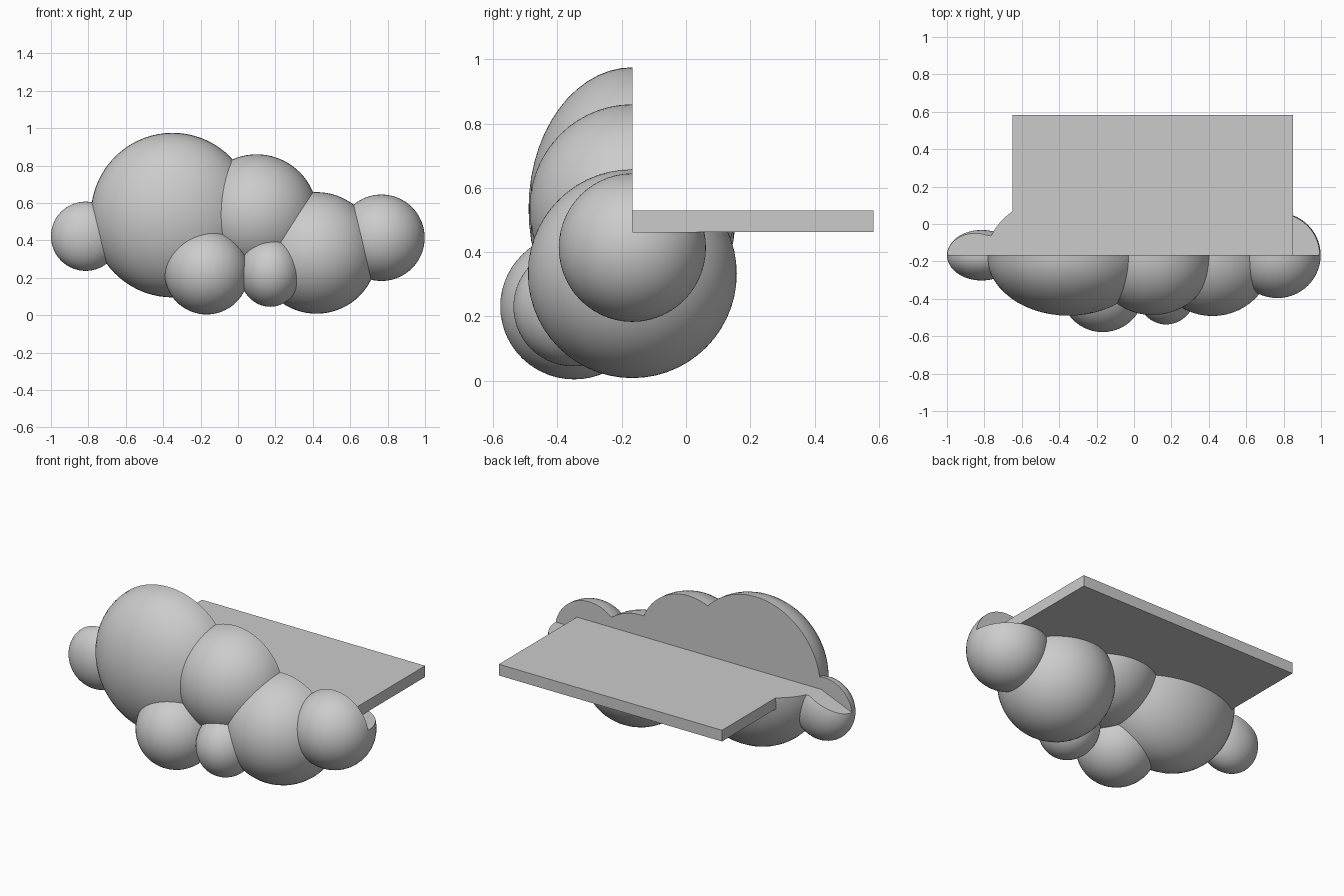
import bpy, math
from mathutils import Matrix

if "Cube" in bpy.data.objects:
    bpy.data.objects.remove(bpy.data.objects["Cube"])

BACK = -0.167          # plane of the flat back
TOP, UNDER = 0.53, 0.462   # shelf board heights


def ball(name, loc, radii):
    # pole points along y so the front outline is the finely divided equator
    bpy.ops.mesh.primitive_uv_sphere_add(segments=72, ring_count=28, radius=1)
    o = bpy.context.object
    o.name = name
    o.data.transform(Matrix.Rotation(math.pi / 2, 4, 'X'))
    o.data.transform(Matrix.Diagonal((*radii, 1)))
    o.location = loc
    return o


def box(name, lo, hi):
    bpy.ops.mesh.primitive_cube_add(size=1)
    o = bpy.context.object
    o.name = name
    o.data.transform(Matrix.Diagonal((*[b - a for a, b in zip(lo, hi)], 1)))
    o.data.transform(Matrix.Translation([(a + b) / 2 for a, b in zip(lo, hi)]))
    return o


def boolean(target, other, op):
    m = target.modifiers.new(op, 'BOOLEAN')
    m.operation, m.object, m.solver = op, other, 'EXACT'
    bpy.context.view_layer.objects.active = target
    bpy.ops.object.modifier_apply(modifier=m.name)
    bpy.data.objects.remove(other, do_unlink=True)


# cloud puffs
cloud = ball("cloud", (-0.35, BACK, 0.535), (0.437, 0.323, 0.44))
puffs = [
    ((0.10, BACK, 0.535), (0.325, 0.32, 0.325)),
    ((0.42, BACK, 0.333), (0.325, 0.325, 0.325)),
    ((0.767, BACK, 0.414), (0.231, 0.229, 0.231)),
    ((-0.168, -0.348, 0.231), (0.226, 0.230, 0.227)),
    ((0.172, -0.352, 0.23), (0.165, 0.185, 0.185)),
]

# left puff with its sloping cut behind
left = ball("left_puff", (-0.815, BACK, 0.422), (0.185, 0.135, 0.185))
wedge = box("slope_cutter", (-0.6, 0, 0), (0.6, 1, 1))
wedge.location = (-0.78, BACK, 0.535)
wedge.rotation_euler = (0, -math.atan(0.41), 0)
bpy.context.view_layer.update()
boolean(left, wedge, 'DIFFERENCE')

for loc, radii in puffs:
    boolean(cloud, ball("puff", loc, radii), 'UNION')
boolean(cloud, left, 'UNION')

# flat back above the board, and the notch the board sits in
boolean(cloud, box("back_cutter", (-2, BACK, TOP), (2, 2, 2)), 'DIFFERENCE')
boolean(cloud, box("notch_cutter", (-0.65, BACK, UNDER), (2, 2, 2)), 'DIFFERENCE')

# shelf board
box("shelf_board", (-0.65, BACK, UNDER), (0.85, 0.583, TOP))

bpy.ops.object.select_all(action='DESELECT')
cloud.select_set(True)
bpy.context.view_layer.objects.active = cloud
bpy.ops.object.shade_smooth_by_angle(angle=math.radians(22))
